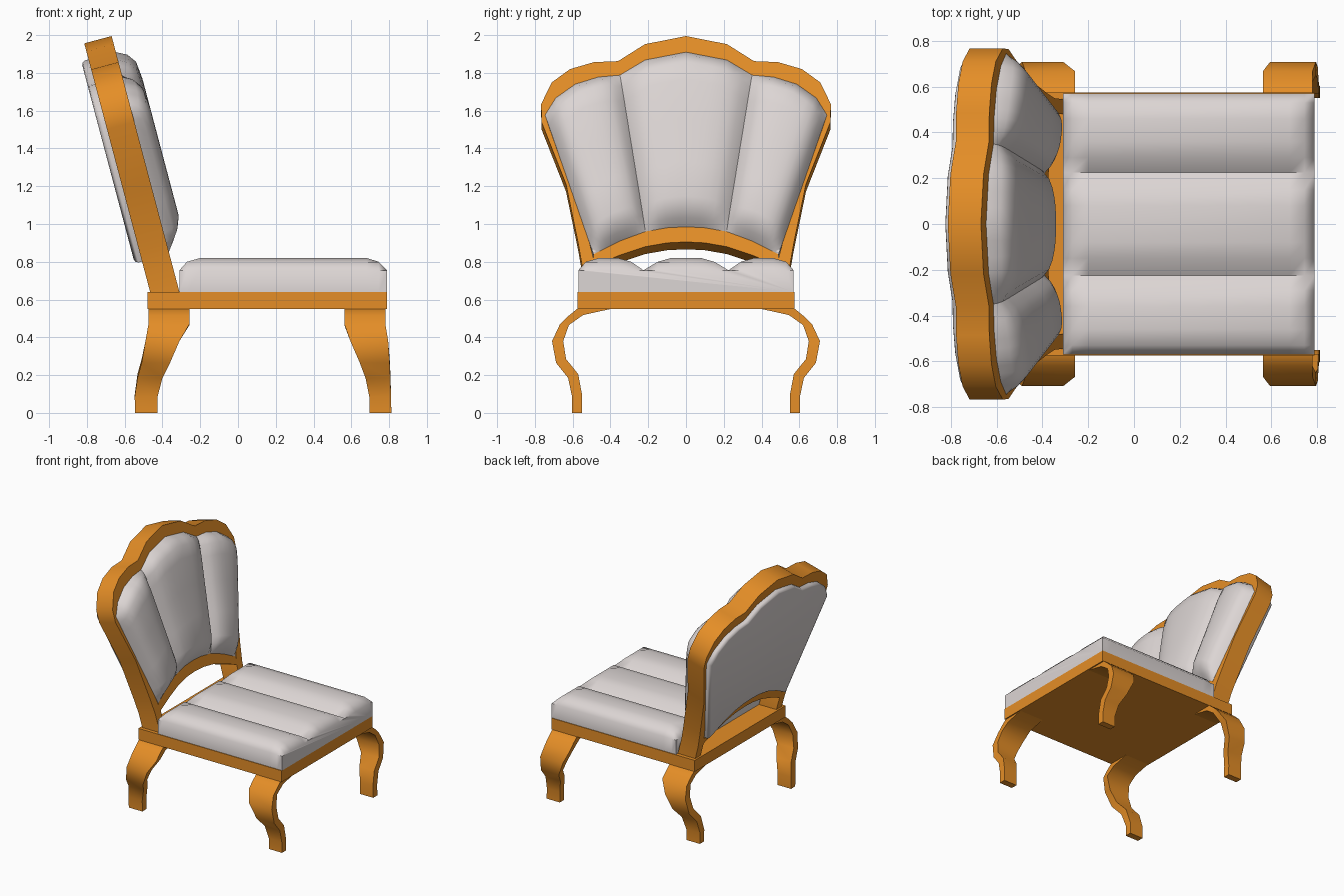
import bpy
import bmesh
from math import radians

cube = bpy.data.objects.get("Cube")
if cube:
    bpy.data.objects.remove(cube)


def make_material(name, colour):
    mat = bpy.data.materials.new(name)
    mat.use_nodes = True
    mat.diffuse_color = colour
    mat.node_tree.nodes["Principled BSDF"].inputs["Base Color"].default_value = colour
    return mat


wood = make_material("orange wood", (0.78, 0.27, 0.02, 1))
fabric = make_material("pale grey fabric", (0.72, 0.67, 0.66, 1))


def finish(name, bm, mat, angle):
    """Turn a bmesh into a smooth-by-angle object."""
    mesh = bpy.data.meshes.new(name)
    bm.to_mesh(mesh)
    bm.free()
    mesh.materials.append(mat)
    mesh.polygons.foreach_set("use_smooth", [True] * len(mesh.polygons))
    mesh.set_sharp_from_angle(angle=radians(angle))
    obj = bpy.data.objects.new(name, mesh)
    bpy.context.scene.collection.objects.link(obj)
    return obj


def loft(name, rings, mat, angle=35):
    """Closed solid through a series of equal-length rings."""
    bm = bmesh.new()
    rows = [[bm.verts.new(p) for p in ring] for ring in rings]
    count = len(rows[0])
    for a, b in zip(rows, rows[1:]):
        for i in range(count):
            j = (i + 1) % count
            bm.faces.new((a[i], a[j], b[j], b[i]))
    bm.faces.new(rows[0])
    bm.faces.new(rows[-1])
    bmesh.ops.recalc_face_normals(bm, faces=bm.faces)
    return finish(name, bm, mat, angle)


def lean(y, z, depth=0.0):
    """Point on the reclined back plane, pushed along its normal by depth."""
    return (-0.31 - 0.265 * (z - 0.64) + depth * 0.966, y, z + depth * 0.259)


def mirrored(half):
    """Extend a half outline that starts on the centre line to both sides."""
    return [(-y, z) for y, z in half[:0:-1]] + half


def along(points, t):
    """Point at fraction t of an evenly indexed polyline."""
    s = t * (len(points) - 1)
    i = min(int(s), len(points) - 2)
    f = s - i
    return tuple(a + (b - a) * f for a, b in zip(points[i], points[i + 1]))


# Seat rail
def rail_ring(z):
    return [(-0.48, -0.575, z), (0.79, -0.575, z), (0.79, 0.575, z), (-0.48, 0.575, z)]


loft("seat_rail", [rail_ring(0.55), rail_ring(0.64)], wood)

# Seat cushion: three channels running front to back
half_top = [(0, 0.82), (0.08, 0.82), (0.15, 0.80), (0.225, 0.755), (0.29, 0.80),
            (0.36, 0.82), (0.46, 0.82), (0.53, 0.80), (0.57, 0.755)]
profile = mirrored(half_top)
caps = [(-0.31, 0.755), (-0.27, 0.80), (-0.2, 0.82), (0.68, 0.82), (0.745, 0.80), (0.79, 0.755)]
rings = []
for x, cap in caps:
    top = [(x, y, min(z, cap)) for y, z in profile]
    rings.append([(x, -0.57, 0.64)] + top + [(x, 0.57, 0.64)])
loft("seat_cushion", rings, fabric, 50)

# Curved legs: outer and inner edge at each station, with the x range of each leg
outer = [(0.577, 0.55), (0.62, 0.515), (0.667, 0.47), (0.709, 0.38),
         (0.688, 0.265), (0.624, 0.185), (0.603, 0.085), (0.603, 0)]
inner = [(0.40, 0.55), (0.545, 0.518), (0.62, 0.465), (0.65, 0.38),
         (0.635, 0.285), (0.571, 0.206), (0.55, 0.095), (0.55, 0)]
leg_spans = {
    "back": [(-0.474, -0.257)] * 3 + [(-0.49, -0.31), (-0.51, -0.36), (-0.532, -0.40),
                                      (-0.547, -0.426), (-0.545, -0.425)],
    "front": [(0.563, 0.78)] * 3 + [(0.595, 0.795), (0.645, 0.803), (0.675, 0.807),
                                    (0.695, 0.81), (0.695, 0.812)],
}
for place, spans in leg_spans.items():
    for side, s in (("left", 1), ("right", -1)):
        rings = []
        for (yo, zo), (yi, zi), (xa, xb) in zip(outer, inner, spans):
            rings.append([(xa, s * yo, zo), (xb, s * yo, zo), (xb, s * yi, zi), (xa, s * yi, zi)])
        loft(f"{place}_leg_{side}", rings, wood, 40)


def back_bar(name, edge_a, edge_b):
    """Square bar lying in the back plane between two edges."""
    rings = []
    for a, b in zip(edge_a, edge_b):
        rings.append([lean(*a), lean(*b), lean(*b, -0.15), lean(*a, -0.15)])
    loft(name, rings, wood)


# Scalloped back frame
frame_out = [(0, 1.995), (0.217, 1.952), (0.36, 1.862), (0.487, 1.857), (0.614, 1.82),
             (0.71, 1.75), (0.767, 1.635), (0.765, 1.54), (0.635, 1.21),
             (0.571, 0.9), (0.55, 0.78), (0.545, 0.64)]
frame_in = [(0, 1.91), (0.217, 1.868), (0.35, 1.788), (0.465, 1.778), (0.587, 1.74),
            (0.69, 1.667), (0.746, 1.577), (0.72, 1.50), (0.615, 1.2),
            (0.511, 0.9), (0.48, 0.78), (0.48, 0.64)]
back_bar("back_frame", mirrored(frame_out), mirrored(frame_in))

# Arched lower rail of the back
arch_top = [(0, 0.985), (0.1, 0.98), (0.215, 0.96), (0.35, 0.91), (0.49, 0.84)]
arch_low = [(y, z - 0.08 + 0.1 * max(0, y - 0.3)) for y, z in arch_top]
back_bar("back_lower_rail", mirrored(arch_top), mirrored(arch_low))

# Upholstered panel behind the channels, standing proud of the frame at the rear
outline = mirrored(frame_in[:7])
outline += mirrored(arch_top)[::-1]
rings = []
for depth, size in ((0, 1), (-0.17, 1), (-0.185, 0.985), (-0.19, 0.96)):
    rings.append([lean(y * size, 1.4 + (z - 1.4) * size, depth) for y, z in outline])
loft("back_panel", rings, fabric, 50)

# Padded back channels, fanning out from the arch to the scallops
rise = [(0, 0), (0.04, 0.045), (0.09, 0.08), (0.15, 0.1), (0.35, 0.1), (0.6, 0.1),
        (0.82, 0.1), (0.92, 0.09), (0.97, 0.055), (1, 0)]
ACROSS = 12


def channel(name, bottom, top, edges):
    bm = bmesh.new()
    rows = []
    for v, height in rise:
        row = []
        for i in range(ACROSS + 1):
            u = i / ACROSS
            low, high = along(bottom, u), along(top, u)
            y, z = (a + (b - a) * v for a, b in zip(low, high))
            floor = edges[0] + (edges[1] - edges[0]) * u
            round_off = (1 - abs(2 * u - 1) ** 2.5) ** 0.7
            row.append(bm.verts.new(lean(y, z, height * (floor + (1 - floor) * round_off))))
        rows.append(row)
    for a, b in zip(rows, rows[1:]):
        for i in range(ACROSS):
            bm.faces.new((a[i], a[i + 1], b[i + 1], b[i]))
    bm.normal_update()
    if sum(f.normal.x for f in bm.faces) < 0:
        bmesh.ops.reverse_faces(bm, faces=bm.faces)
    finish(name, bm, fabric, 60)


channel("back_channel_centre", mirrored(arch_top[:3]), mirrored(frame_in[:3]), (0.25, 0.25))
for side, s in (("left", 1), ("right", -1)):
    bottom = [(s * y, z) for y, z in arch_top[2:]]
    top = [(s * y, z) for y, z in frame_in[2:7]]
    channel(f"back_channel_{side}", bottom, top, (0.25, 0))
